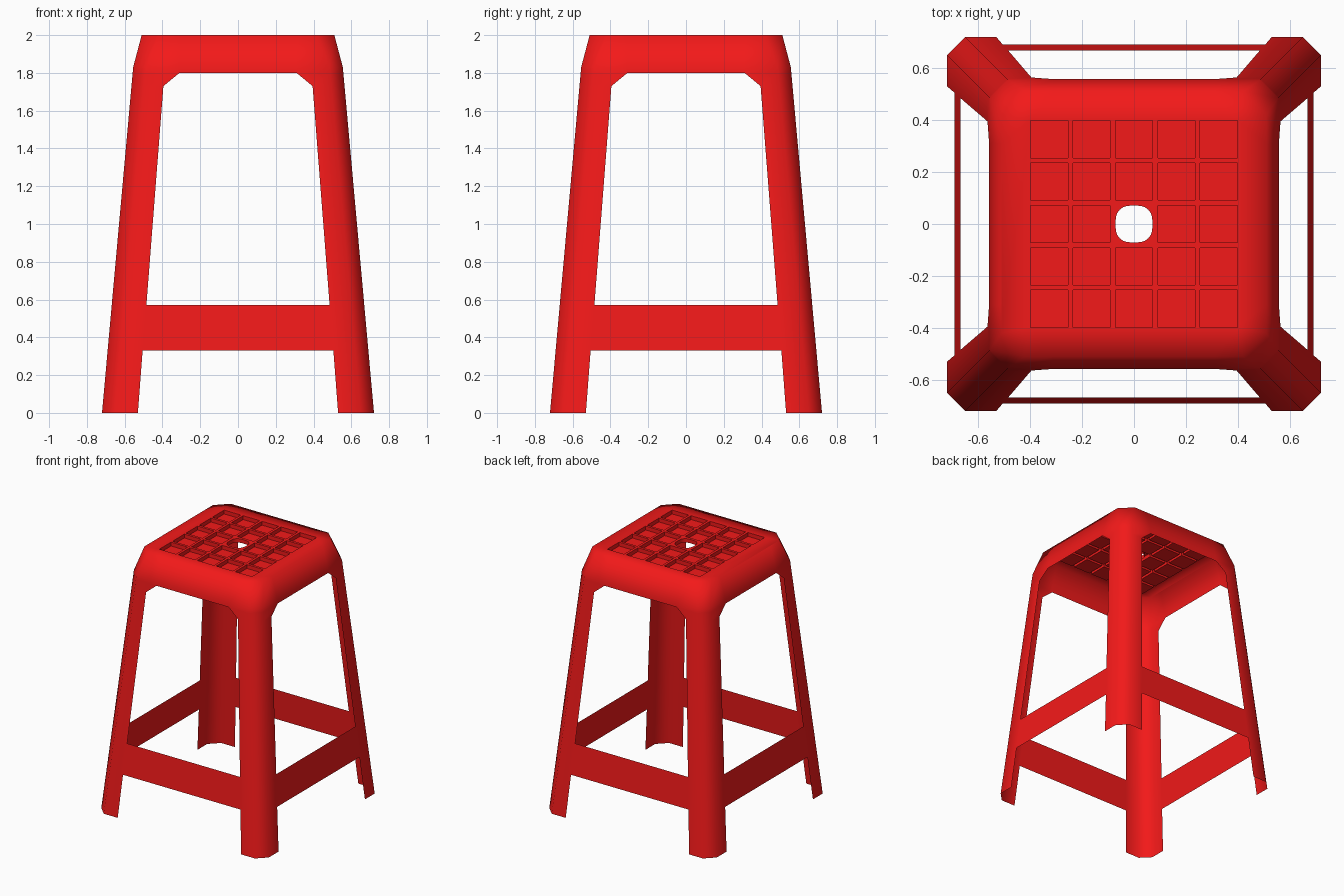
import bpy, bmesh
from math import cos, sin, pi
from mathutils import Matrix, Vector

if "Cube" in bpy.data.objects:
    bpy.data.objects.remove(bpy.data.objects["Cube"])

red = bpy.data.materials.new("red_plastic")
red.diffuse_color = (0.9, 0.01, 0.01, 1)
red.use_nodes = True
red.node_tree.nodes["Principled BSDF"].inputs["Base Color"].default_value = red.diffuse_color

FOOT, SHOULDER, RIM = 0.72, 0.555, 0.51   # half widths at z = 0, 1.83, 2
Z_SH, Z_TOP = 1.83, 2.0
PITCH, HALF, DEPTH = 0.163, 0.0715, 0.03  # seat pockets


def width(z):
    if z <= Z_SH:
        return FOOT + (SHOULDER - FOOT) * z / Z_SH
    return RIM


def corner(z):
    return width(z) - (0.07 if z <= Z_SH else 0.09)


def wall(x, z):
    return Vector((x, -width(z), z))


def turned(faces):
    # repeat a set of faces on all four sides
    return [[Matrix.Rotation(k * pi / 2, 3, 'Z') @ Vector(p) for p in f]
            for k in range(4) for f in faces]


def make(name, faces, angle):
    bm = bmesh.new()
    for f in faces:
        bm.faces.new([bm.verts.new(p) for p in f])
    bmesh.ops.remove_doubles(bm, verts=bm.verts, dist=1e-4)
    bmesh.ops.recalc_face_normals(bm, faces=bm.faces)
    # sheet faces should look outwards / upwards
    ref = max(bm.faces, key=lambda f: f.calc_center_median().z)
    c = ref.calc_center_median()
    if ref.normal.dot(Vector((c.x, c.y, 1))) < 0:
        bmesh.ops.reverse_faces(bm, faces=bm.faces)
    me = bpy.data.meshes.new(name)
    bm.to_mesh(me)
    bm.free()
    me.materials.append(red)
    ob = bpy.data.objects.new(name, me)
    bpy.context.collection.objects.link(ob)
    bpy.ops.object.select_all(action='DESELECT')
    ob.select_set(True)
    bpy.context.view_layer.objects.active = ob
    bpy.ops.object.shade_smooth_by_angle(angle=angle)
    return ob


# legs and apron: one side of the sheet, with its corner strip
edge = [(0, 0.53), (0.33, 0.505), (0.57, 0.485), (1.73, 0.395), (1.80, 0.31),
        (Z_SH, 0.31), (Z_TOP, 0.31)]
side = []
for (z0, x0), (z1, x1) in zip(edge, edge[1:]):
    c0, c1 = corner(z0), corner(z1)
    w0, w1 = width(z0), width(z1)
    side.append([wall(x0, z0), wall(c0, z0), wall(c1, z1), wall(x1, z1)])
    side.append([wall(-c0, z0), wall(-x0, z0), wall(-x1, z1), wall(-c1, z1)])
    side.append([wall(c0, z0), (w0, -c0, z0), (w1, -c1, z1), wall(c1, z1)])
    if z0 >= 1.80:
        side.append([wall(-x0, z0), wall(x0, z0), wall(x1, z1), wall(-x1, z1)])

# flat border between rim and pocket grid
lines = [(i - 2) * PITCH + s * HALF for i in range(5) for s in (-1, 1)]
g, c = lines[-1], corner(Z_TOP)
side.append([wall(x, Z_TOP) for x in (-c, -0.31, 0.31, c)]
            + [(x, -g, Z_TOP) for x in reversed(lines)])
side.append([wall(c, Z_TOP), (RIM, -c, Z_TOP), (g, -g, Z_TOP)])
faces = turned(side)

# seat grid: ribs at the top, pockets sunk
for i in range(9):
    for j in range(9):
        x0, x1, y0, y1 = lines[i], lines[i + 1], lines[j], lines[j + 1]
        quad = [(x0, y0), (x1, y0), (x1, y1), (x0, y1)]
        if i % 2 or j % 2:
            faces.append([(x, y, Z_TOP) for x, y in quad])
        elif (i, j) != (4, 4):
            faces.append([(x, y, Z_TOP - DEPTH) for x, y in quad])
            for a, b in zip(quad, quad[1:] + quad[:1]):
                faces.append([(*a, Z_TOP), (*b, Z_TOP),
                              (*b, Z_TOP - DEPTH), (*a, Z_TOP - DEPTH)])

# centre hole: rounded square with a short collar
arc = [(HALF * cos(t) ** 0.75, HALF * sin(t) ** 0.75)
       for t in [0, pi / 12, pi / 6, pi / 4, pi / 3, 5 * pi / 12]] + [(0, HALF)]
hole = [[(HALF, HALF, Z_TOP)] + [(x, y, Z_TOP) for x, y in reversed(arc)]]
for a, b in zip(arc, arc[1:]):
    hole.append([(*a, Z_TOP), (*b, Z_TOP), (*b, Z_TOP - DEPTH), (*a, Z_TOP - DEPTH)])
faces += turned(hole)
make("seat_and_legs", faces, 1.4)

# stretchers joining the legs
bar = [[wall(-0.505, 0.33), wall(0.505, 0.33), wall(0.485, 0.57), wall(-0.485, 0.57)]]
for k, name in enumerate(("front", "right", "back", "left")):
    make(name + "_stretcher", turned(bar)[k:k + 1], 0.5)
